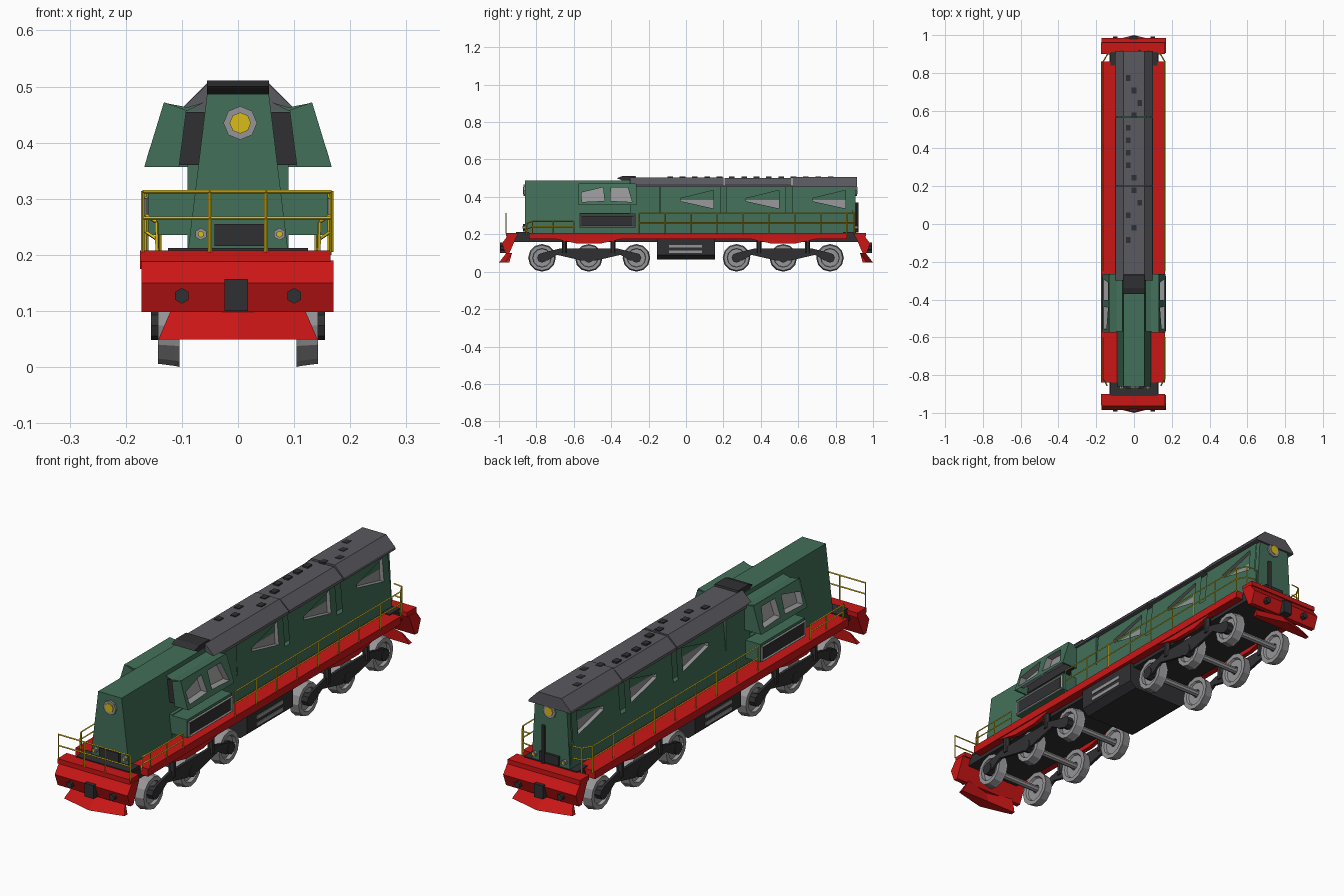
import bpy, bmesh, math, random
from mathutils import Vector, Matrix

if "Cube" in bpy.data.objects:
    bpy.data.objects.remove(bpy.data.objects["Cube"])
random.seed(4)

def material(name, col):
    m = bpy.data.materials.new(name)
    m.diffuse_color = (*col, 1)
    m.use_nodes = True
    m.node_tree.nodes["Principled BSDF"].inputs["Base Color"].default_value = m.diffuse_color
    return m

GREEN = material("green_paint", (0.055, 0.16, 0.10))
RED = material("red_paint", (0.60, 0.008, 0.008))
YELLOW = material("yellow_paint", (0.70, 0.50, 0.01))
DARK = material("dark_metal", (0.03, 0.03, 0.033))
ROOF = material("roof_grey", (0.10, 0.10, 0.115))
STEEL = material("steel", (0.30, 0.30, 0.31))

def finish(name, bm, mat):
    bmesh.ops.recalc_face_normals(bm, faces=bm.faces)
    me = bpy.data.meshes.new(name)
    bm.to_mesh(me)
    bm.free()
    me.materials.append(mat)
    ob = bpy.data.objects.new(name, me)
    bpy.context.collection.objects.link(ob)
    return ob

def prism(name, pts, axis, a, b, mat):
    """Extrude an (x,z) profile along Y or a (y,z) profile along X."""
    bm = bmesh.new()
    put = (lambda p, t: (p[0], t, p[1])) if axis == 'Y' else (lambda p, t: (t, p[0], p[1]))
    r0 = [bm.verts.new(put(p, a)) for p in pts]
    r1 = [bm.verts.new(put(p, b)) for p in pts]
    bm.faces.new(r0)
    bm.faces.new(r1[::-1])
    for i in range(len(pts)):
        j = (i + 1) % len(pts)
        bm.faces.new((r0[i], r0[j], r1[j], r1[i]))
    return finish(name, bm, mat)

def box(name, x, y, z, mat):
    return prism(name, [(x[0], z[0]), (x[1], z[0]), (x[1], z[1]), (x[0], z[1])], 'Y', y[0], y[1], mat)

def rod(bm, p, q, r, n=4):
    p, q = Vector(p), Vector(q)
    d = q - p
    m = Matrix.Translation((p + q) / 2) @ d.to_track_quat('Z', 'Y').to_matrix().to_4x4()
    bmesh.ops.create_cone(bm, cap_ends=True, segments=n, radius1=r, radius2=r, depth=d.length, matrix=m)

def rods(name, paths, r, mat, n=4):
    bm = bmesh.new()
    for path in paths:
        for p, q in zip(path, path[1:]):
            rod(bm, p, q, r, n)
    return finish(name, bm, mat)

def window_panel(name, corners, hole, depth):
    """Four-cornered panel with a sunken opening; the hole is in 0..1 panel coordinates."""
    a, b, c, d = [Vector(v) for v in corners]
    at = lambda u, v: (a * (1 - u) + b * u) * (1 - v) + (d * (1 - u) + c * u) * v
    inner = [at(*h) for h in hole]
    back = [v + Vector(depth) for v in inner]
    for part, r0, r1, mat in (("panel", (a, b, c, d), inner, GREEN), ("reveal", inner, back, STEEL)):
        bm = bmesh.new()
        v0 = [bm.verts.new(v) for v in r0]
        v1 = [bm.verts.new(v) for v in r1]
        for i in range(4):
            j = (i + 1) % 4
            bm.faces.new((v0[i], v0[j], v1[j], v1[i]))
        if part == "reveal":
            bm.faces.new(v1)
        finish(name + "_" + part, bm, mat)

# Deck and underframe
box("deck", (-0.175, 0.165), (-0.84, 0.86), (0.175, 0.208), RED)
box("underframe", (-0.13, 0.13), (-0.92, 0.92), (0.16, 0.2), DARK)
for s in (-1, 1):
    for y in (-0.52, 0.52):
        prism("bolster_cover", [(y - 0.2, 0.18), (y - 0.06, 0.15), (y + 0.06, 0.15), (y + 0.2, 0.18)],
              'X', s * 0.14, s * 0.16, RED)

# Fuel tank
prism("fuel_tank", [(-0.15, 0.175), (-0.15, 0.09), (-0.12, 0.065), (0.12, 0.065), (0.15, 0.09), (0.15, 0.175)],
      'Y', -0.155, 0.155, DARK)
for s in (-1, 1):
    for z in (0.1, 0.13):
        box("tank_strip", (s * 0.149, s * 0.153), (-0.09, 0.085), (z, z + 0.014), STEEL)

# Short hood, cab core and long hood
prism("short_hood", [(-0.09, 0.2), (0.09, 0.2), (0.055, 0.487), (-0.055, 0.487)], 'Y', -0.86, -0.28, GREEN)
box("long_hood_lower", (-0.09, 0.09), (-0.57, 0.9), (0.2, 0.315), GREEN)
box("long_hood_core", (-0.068, 0.068), (-0.28, 0.89), (0.31, 0.46), GREEN)
box("hood_joint", (-0.09, 0.09), (-0.3, -0.14), (0.31, 0.457), GREEN)
prism("rear_hood_face", [(-0.09, 0.2), (0.09, 0.2), (0.075, 0.46), (0.045, 0.495), (-0.045, 0.495), (-0.075, 0.46)],
      'Y', 0.885, 0.907, GREEN)

# Side panels with pointed openings
hole = [(0.33, 0.45), (0.88, 0.18), (0.88, 0.85), (0.33, 0.55)]
for s in (-1, 1):
    for y in (-0.135, 0.215, 0.57):
        window_panel("hood_side", [(s * 0.092, y, 0.312), (s * 0.092, y + 0.32, 0.312),
                                   (s * 0.08, y + 0.32, 0.457), (s * 0.08, y, 0.457)], hole, (-s * 0.018, 0, 0))

# Long hood roof in sections, with scattered vents
for a, b, dz in ((-0.3, 0.2, 0), (0.205, 0.565, -0.003), (0.57, 0.915, 0.002)):
    prism("roof_section", [(-0.1, 0.453), (0.1, 0.453), (0.098, 0.463), (0.055, 0.504 + dz),
                           (-0.055, 0.504 + dz), (-0.098, 0.463)], 'Y', a, b, ROOF)
for i in range(14):
    y, x = -0.1 + i * 0.066, random.choice((-0.03, 0.0, 0.03))
    box("roof_vent", (x - 0.012, x + 0.012), (y, y + 0.03), (0.5, 0.508), DARK)
prism("exhaust_cowl", [(-0.37, 0.5), (-0.34, 0.487), (-0.26, 0.487), (-0.27, 0.511), (-0.34, 0.511)],
      'X', -0.055, 0.055, DARK)

# Cab: flared upper sides with windows, boxed lower sides
win_a = [(0.12, 0.15), (0.9, 0.2), (0.85, 0.85), (0.1, 0.6)]
win_b = [(0.1, 0.2), (0.85, 0.15), (0.7, 0.85), (0.12, 0.85)]
for s in (-1, 1):
    for y, w in ((-0.575, win_a), (-0.42, win_b)):
        window_panel("cab_side", [(s * 0.168, y, 0.356), (s * 0.168, y + 0.155, 0.356),
                                  (s * 0.132, y + 0.155, 0.468), (s * 0.132, y, 0.468)], w, (-s * 0.03, 0, 0))
    prism("cab_front_wing", [(s * 0.105, 0.357), (s * 0.167, 0.357), (s * 0.132, 0.472), (s * 0.092, 0.458)],
          'Y', -0.575, -0.568, GREEN)
    prism("cab_rear_wing", [(s * 0.07, 0.357), (s * 0.166, 0.357), (s * 0.131, 0.468), (s * 0.07, 0.46)],
          'Y', -0.272, -0.265, GREEN)
    prism("cab_roof", [(s * 0.06, 0.472), (s * 0.09, 0.457), (s * 0.132, 0.466), (s * 0.132, 0.471), (s * 0.09, 0.463)],
          'Y', -0.57, -0.27, GREEN)
    prism("cab_inner_wall", [(s * 0.06, 0.36), (s * 0.11, 0.36), (s * 0.095, 0.455), (s * 0.06, 0.455)],
          'Y', -0.56, -0.275, DARK)
    box("cab_lower_box", (s * 0.08, s * 0.16), (-0.57, -0.27), (0.235, 0.312), GREEN)
    box("cab_lower_recess", (s * 0.155, s * 0.163), (-0.555, -0.285), (0.245, 0.295), DARK)
    p = [(s * 0.164, -0.565, 0.24), (s * 0.164, -0.275, 0.24), (s * 0.164, -0.275, 0.3), (s * 0.164, -0.565, 0.3)]
    rods("cab_lower_rim", [p + p[:1]], 0.005, STEEL)

# Wheels: rim, web, hub, axle
for y in (-0.77, -0.52, -0.265, 0.27, 0.52, 0.77):
    rods("axle", [[(-0.12, y, 0.074), (0.12, y, 0.074)]], 0.014, STEEL, 8)
    for s in (-1, 1):
        bm = bmesh.new()
        prof = [(0.018, 0.113), (0.05, 0.113), (0.055, 0.104), (0.074, 0.104), (0.072, 0.112),
                (0.068, 0.143), (0.05, 0.143), (0.048, 0.128), (0.018, 0.128)]
        rings = [[bm.verts.new((s * x, y + r * math.cos(k * math.tau / 12), 0.074 + r * math.sin(k * math.tau / 12)))
                  for k in range(12)] for r, x in prof]
        for r0, r1 in zip(rings, rings[1:] + rings[:1]):
            for k in range(12):
                bm.faces.new((r0[k], r0[k - 1], r1[k - 1], r1[k]))
        finish("wheel", bm, STEEL)
        rods("axle_box", [[(s * 0.12, y, 0.074), (s * 0.155, y, 0.074)]], 0.026, DARK, 8)

# Bogie side frames
for s in (-1, 1):
    for c in (-0.52, 0.52):
        prism("bogie_frame", [(c - 0.27, 0.06), (c - 0.22, 0.06), (c - 0.17, 0.09), (c - 0.04, 0.06), (c + 0.04, 0.06),
                              (c + 0.17, 0.09), (c + 0.22, 0.06), (c + 0.27, 0.06), (c + 0.25, 0.1), (c + 0.15, 0.125),
                              (c - 0.15, 0.125), (c - 0.25, 0.1)], 'X', s * 0.14, s * 0.152, DARK)
        for dy in (-0.13, 0.13):
            rods("bogie_spring", [[(s * 0.146, c + dy, 0.1), (s * 0.146, c + dy, 0.17)]], 0.014, DARK, 6)

# Both ends: beam, skirt, plough, coupler, buffers, lights
for e in (-1, 1):
    Y = lambda v: e * v
    box("end_beam", (-0.175, 0.165), (Y(0.9), Y(0.962)), (0.188, 0.208), RED)
    box("end_platform", (-0.125, 0.125), (Y(0.84), Y(0.91)), (0.18, 0.212), DARK)
    prism("end_skirt", [(Y(0.905), 0.19), (Y(0.955), 0.19), (Y(0.985), 0.15), (Y(0.965), 0.098), (Y(0.945), 0.098)],
          'X', -0.172, 0.17, RED)
    bm = bmesh.new()
    top = [bm.verts.new((x, Y(y), 0.1)) for x, y in ((-0.12, 0.93), (0, 0.96), (0.12, 0.93))]
    low = [bm.verts.new((x, Y(y), 0.049)) for x, y in ((-0.142, 0.965), (0, 1.0), (0.142, 0.965))]
    inn = [bm.verts.new((x, Y(0.945), 0.049)) for x in (-0.142, 0, 0.142)]
    for i in (0, 1):
        for u, v in ((top, low), (low, inn), (inn, top)):
            bm.faces.new((u[i], u[i + 1], v[i + 1], v[i]))
    for i in (0, 2):
        bm.faces.new((top[i], low[i], inn[i]))
    finish("plough", bm, RED)
    box("coupler", (-0.024, 0.018), (Y(0.95), Y(0.995)), (0.1, 0.157), DARK)
    for s in (-1, 1):
        rods("buffer", [[(s * 0.1, Y(0.95), 0.127), (s * 0.1, Y(0.992), 0.127)]], 0.014, DARK, 6)
    f = 0.86 if e < 0 else 0.905
    rods("headlight_ring", [[(0.004, Y(f - 0.01), 0.435), (0.004, Y(f + 0.009), 0.435)]], 0.03, STEEL, 8)
    rods("headlight_lens", [[(0.004, Y(f), 0.435), (0.004, Y(f + 0.012), 0.435)]], 0.019, YELLOW, 8)
    box("end_grille", (-0.042, 0.05), (Y(f), Y(f + 0.012)), (0.216, 0.255), DARK)
    for x in (-0.066, 0.074):
        rods("marker_ring", [[(x, Y(f), 0.237), (x, Y(f + 0.012), 0.237)]], 0.011, STEEL, 6)
        rods("marker_lens", [[(x, Y(f), 0.237), (x, Y(f + 0.015), 0.237)]], 0.006, YELLOW, 6)
rods("rear_pipe", [[(0.03, 0.915, 0.21), (0.03, 0.915, 0.37)]], 0.008, DARK, 6)

# Handrails along the sides and around the ends
paths = [[(-0.17, -0.962, 0.265), (0.167, -0.962, 0.265)],
         [(-0.17, -0.962, 0.312), (0.167, -0.962, 0.312)]]
for x in (-0.17, -0.05, 0.05, 0.167):
    paths.append([(x, -0.962, 0.205), (x, -0.962, 0.314)])
for s in (-1, 1):
    x = s * 0.163
    for z in (0.24, 0.27):
        paths.append([(x, -0.6, z), (x, -0.82, z), (s * 0.145, -0.85, z - 0.012), (s * 0.143, -0.855, 0.2)])
    for y in (-0.82, -0.71, -0.6):
        paths.append([(x, y, 0.2), (x, y, 0.27)])
    for z in (0.262, 0.312):
        paths.append([(x, -0.25, z), (x, 0.86, z), (s * 0.14, 0.9, z), (s * 0.1, 0.905, z)])
    for i in range(9):
        y = -0.25 + i * 0.13875
        paths.append([(x, y, 0.2), (x, y, 0.312)])
    paths.append([(s * 0.14, 0.9, 0.2), (s * 0.14, 0.9, 0.312)])
rods("handrails", paths, 0.0033, YELLOW)
